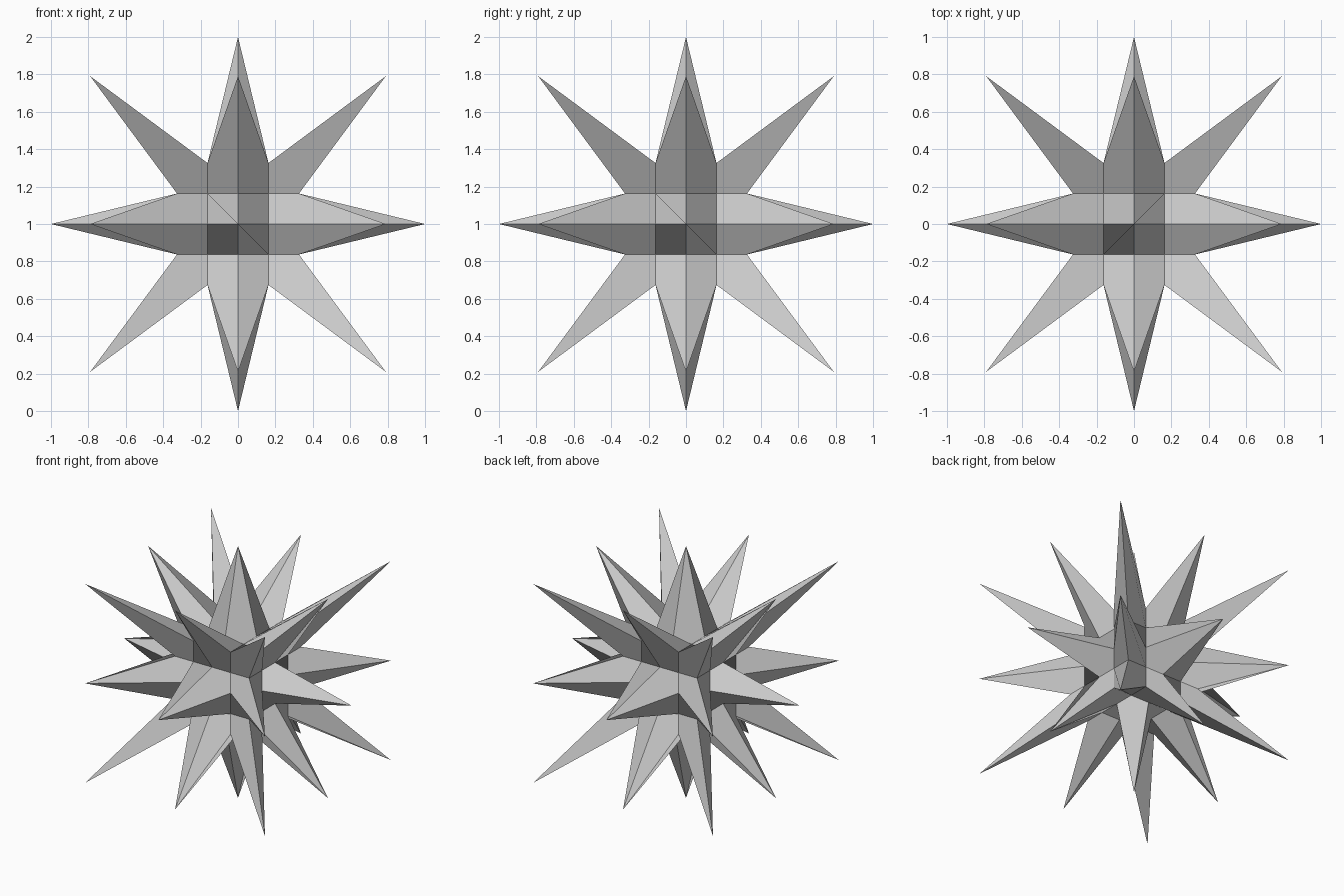
import bpy, bmesh
from mathutils import Vector

if "Cube" in bpy.data.objects:
    bpy.data.objects.remove(bpy.data.objects["Cube"])

BASE = 0.163      # grid step of the small core cube (half size is 2 steps)
AXIS_TIP = 1.0    # tip reach of the six face spikes
DIAG_TIP = 0.79   # tip coordinate of the edge and corner spikes
CENTRE = Vector((0, 0, 1))


def place(p):
    """Push every second grid point out to a spike tip, keep the rest on the core."""
    if all(round(c) % 2 == 0 for c in p):
        on_axis = sum(abs(c) > 0.5 for c in p) == 1
        return p * 0.5 * (AXIS_TIP if on_axis else DIAG_TIP) + CENTRE
    return p * BASE + CENTRE


# Core cube: six faces, each a 4 x 4 grid, given by right / up directions seen from outside
X, Y, Z = Vector((1, 0, 0)), Vector((0, 1, 0)), Vector((0, 0, 1))
sides = [(X, Z, True), (Y, Z, True), (-X, Z, True), (-Y, Z, True),
         (X, Y, False), (X, -Y, True)]

bm = bmesh.new()
verts = {}


def vert(p):
    key = tuple(round(c) for c in p)
    if key not in verts:
        verts[key] = bm.verts.new(place(p))
    return verts[key]


for right, up, falling in sides:
    out = right.cross(up)
    for i in range(-2, 2):
        for j in range(-2, 2):
            corners = [(i, j), (i + 1, j), (i + 1, j + 1), (i, j + 1)]
            if falling:  # starting corner sets the direction of the quad's fold
                corners = corners[1:] + corners[:1]
            bm.faces.new([vert(right * a + up * b + out * 2) for a, b in corners])

bmesh.ops.recalc_face_normals(bm, faces=bm.faces)

# Spiked star object, flat shaded
mesh = bpy.data.meshes.new("spiked_star")
bm.to_mesh(mesh)
bm.free()
star = bpy.data.objects.new("spiked_star", mesh)
bpy.context.collection.objects.link(star)
